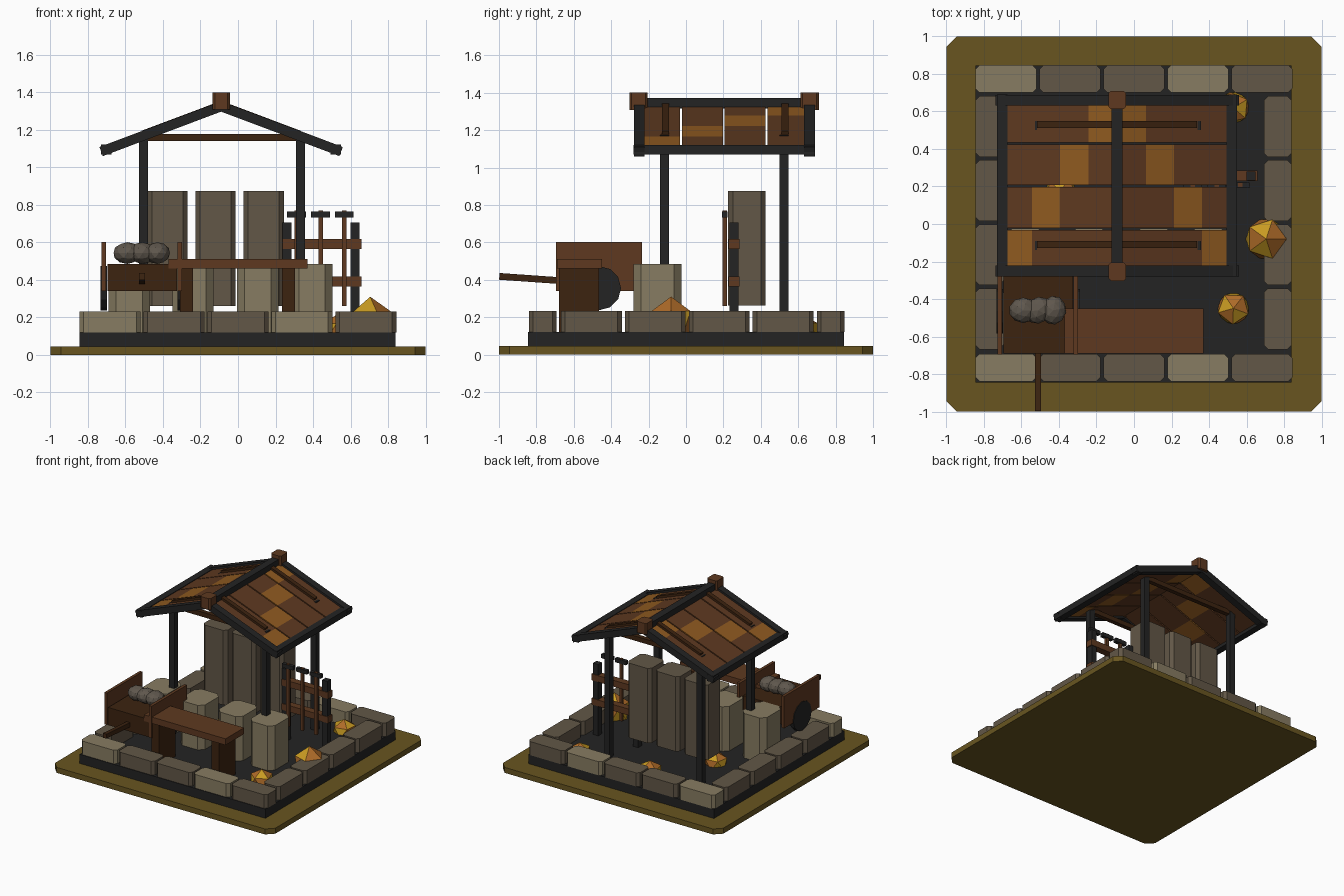
import bpy, bmesh, math
from mathutils import Vector, Matrix

if "Cube" in bpy.data.objects:
    bpy.data.objects.remove(bpy.data.objects["Cube"])


def material(name, hexcode):
    m = bpy.data.materials.new(name)
    srgb = [int(hexcode[i:i + 2], 16) / 255 for i in (0, 2, 4)]
    lin = [c / 12.92 if c <= 0.04045 else ((c + 0.055) / 1.055) ** 2.4 for c in srgb]
    m.diffuse_color = (*lin, 1)
    m.use_nodes = True
    m.node_tree.nodes["Principled BSDF"].inputs["Base Color"].default_value = m.diffuse_color
    return m


OLIVE = material("olive ground", "685520")
LIGHT = material("light stone", "877C62")
DARK = material("dark stone", "625747")
CHAR = material("charcoal", "232323")
BROWN = material("brown wood", "5E3920")
TAN = material("tan wood", "8F5A20")
DEEP = material("deep brown wood", "3C2310")
GOLD = material("gold ore", "C99B22")
AMBER = material("amber ore", "AE6B28")
ROCK = material("grey rock", "5F574D")


def finish(name, bm, *mats):
    me = bpy.data.meshes.new(name)
    bmesh.ops.recalc_face_normals(bm, faces=bm.faces)
    bm.to_mesh(me)
    bm.free()
    for m in mats:
        me.materials.append(m)
    ob = bpy.data.objects.new(name, me)
    bpy.context.collection.objects.link(ob)
    return ob


def box(name, x, y, z, mat, cut=0):
    """Box from (min, max) ranges; cut chamfers the four upright edges."""
    bm = bmesh.new()
    size = Vector((x[1] - x[0], y[1] - y[0], z[1] - z[0]))
    mid = Vector((sum(x) / 2, sum(y) / 2, sum(z) / 2))
    bmesh.ops.create_cube(bm, size=1, matrix=Matrix.Translation(mid) @ Matrix.Diagonal((*size, 1)))
    if cut:
        upright = [e for e in bm.edges if abs(e.verts[0].co.z - e.verts[1].co.z) > 1e-4]
        bmesh.ops.bevel(bm, geom=upright, offset=cut, segments=1, affect='EDGES')
    return finish(name, bm, mat)


def beam(name, p, q, width, height, mat):
    """Square beam from p to q, its height axis leaning from z."""
    p, q = Vector(p), Vector(q)
    d = (q - p).normalized()
    side = d.cross(Vector((0, 0, 1))).normalized()
    up = side.cross(d)
    rot = Matrix((d, side, up)).transposed().to_4x4()
    bm = bmesh.new()
    bmesh.ops.create_cube(bm, size=1, matrix=Matrix.Translation((p + q) / 2) @ rot
                          @ Matrix.Diagonal(((q - p).length, width, height, 1)))
    return finish(name, bm, mat)


# Ground plate and floor slab
box("ground_plate", (-1, 1), (-1, 1), (0, 0.045), OLIVE, 0.055)
box("floor_slab", (-0.845, 0.84), (-0.845, 0.845), (0.045, 0.12), CHAR)

# Kerb stones around the floor
for i in range(5):
    x0 = -0.845 + i * 0.341
    for y0, row in ((-0.84, "front"), (0.70, "back")):
        box(f"{row}_kerb_stone_{i}", (x0, x0 + 0.325), (y0, y0 + 0.148), (0.12, 0.232),
            LIGHT if i in (0, 3) else DARK, 0.022)
for i in range(4):
    y0 = -0.668 + i * 0.3415
    for x0, row in ((-0.845, "left"), (0.692, "right")):
        box(f"{row}_kerb_stone_{i}", (x0, x0 + 0.148), (y0, y0 + 0.325), (0.12, 0.232), DARK, 0.022)

# Tall slabs and low blocks
for i in range(3):
    x0 = -0.483 + i * 0.256
    box(f"tall_slab_{i}", (x0, x0 + 0.215), (0.225, 0.425), (0.262, 0.875), DARK, 0.025)
for i, x1 in enumerate((-0.47, -0.13, 0.215, 0.505)):
    box(f"low_block_{i}", (x1 - 0.22, x1), (-0.28, -0.025), (0.12, 0.485), LIGHT, 0.04)

# Shelter posts and tie beams
for y in (-0.115, 0.525):
    for x in (-0.505, 0.333):
        box("shelter_post", (x - 0.024, x + 0.024), (y - 0.024, y + 0.024), (0.12, 1.175), CHAR)
    box("tie_beam", (-0.5, 0.33), (y - 0.018, y + 0.018), (1.14, 1.178), DEEP)

# Roof
RX, RZ, SLOPE = -0.09, 1.325, 0.376


def on_roof(side, d, y, lift=0):
    return (RX + side * d, y, RZ - SLOPE * d + lift)


ROWS = ((-0.222, -0.032), (-0.022, 0.197), (0.207, 0.425), (0.435, 0.632))
for side, label in ((-1, "left"), (1, "right")):
    for y in (-0.25, 0.66):
        beam(f"{label}_rafter", on_roof(side, 0, y), on_roof(side, 0.64, y), 0.058, 0.052, CHAR)
    beam(f"{label}_eave_beam", on_roof(side, 0.612, -0.28), on_roof(side, 0.612, 0.69), 0.055, 0.052, CHAR)
    # Four rows of boards with a tan square stepping up towards the ridge
    for r, (y0, y1) in enumerate(ROWS):
        for c in range(4):
            far, near = 0.6 - c * 0.15, 0.45 - c * 0.15
            y = (y0 + y1) / 2
            beam(f"{label}_roof_board_{r}_{c}", on_roof(side, far, y), on_roof(side, near, y),
                 y1 - y0, 0.02, TAN if c == r else BROWN)
    for y in (-0.11, 0.53):
        beam(f"{label}_roof_batten", on_roof(side, 0.01, y, 0.017), on_roof(side, 0.422, y, 0.017),
             0.037, 0.024, DEEP)
box("ridge_beam", (-0.12, -0.06), (-0.28, 0.69), (1.315, 1.372), CHAR)
for y in (-0.255, 0.66):
    box("ridge_cap", (-0.135, -0.043), (y - 0.048, y + 0.05), (1.308, 1.4), BROWN, 0.012)

# Bench
box("bench_top", (-0.37, 0.37), (-0.69, -0.45), (0.46, 0.512), BROWN)
for x in (-0.275, 0.27):
    box("bench_leg", (x - 0.035, x + 0.035), (-0.68, -0.465), (0.12, 0.46), DEEP)

# Cart
box("cart_bed", (-0.695, -0.325), (-0.69, -0.28), (0.34, 0.485), DEEP)
for x, wx in ((-0.715, -0.715), (-0.31, -0.305)):
    box("cart_side_board", (x - 0.012, x + 0.012), (-0.695, -0.235), (0.34, 0.602), BROWN)
    bm = bmesh.new()
    bmesh.ops.create_cone(bm, cap_ends=True, segments=12, radius1=0.118, radius2=0.118, depth=0.034,
                          matrix=Matrix.Translation((wx, -0.465, 0.355)) @ Matrix.Rotation(math.pi / 2, 4, 'Y'))
    finish("cart_wheel", bm, CHAR)
beam("cart_handle", (-0.512, -0.998, 0.418), (-0.512, -0.67, 0.395), 0.032, 0.036, DEEP)
for i in range(3):
    bm = bmesh.new()
    bmesh.ops.create_icosphere(bm, subdivisions=2, radius=1,
                               matrix=Matrix.Translation((-0.59 + i * 0.08, -0.46, 0.543))
                               @ Matrix.Rotation(i * 0.7, 4, 'Z') @ Matrix.Diagonal((0.077, 0.068, 0.058, 1)))
    finish(f"cart_rock_{i}", bm, ROCK)

# Tool rack
for x in (0.262, 0.625):
    box("rack_post", (x - 0.024, x + 0.024), (0.232, 0.28), (0.12, 0.705), CHAR)
for z in (0.365, 0.565):
    box("rack_rail", (0.237, 0.658), (0.228, 0.286), (z, z + 0.052), BROWN)
for x in (0.312, 0.44, 0.566):
    box("tool_handle", (x - 0.012, x + 0.012), (0.196, 0.218), (0.26, 0.77), BROWN)
    box("tool_head", (x - 0.05, x + 0.05), (0.193, 0.222), (0.733, 0.765), CHAR)

# Ore chunks: point-up icosahedra with alternating gold and amber faces
ORE = ((0.705, -0.08, 0.17, 0.122, 0.14), (0.53, -0.45, 0.13, 0.095, 0.085), (0.53, 0.62, 0.13, 0.095, 0.085),
       (-0.08, 0.58, 0.13, 0.095, 0.085), (-0.39, 0.17, 0.13, 0.095, 0.085))
for n, (x, y, z, r, h) in enumerate(ORE):
    bm = bmesh.new()
    bmesh.ops.create_icosphere(bm, subdivisions=1, radius=1, matrix=Matrix.Translation((x, y, z))
                               @ Matrix.Rotation(n * 0.9, 4, 'Z') @ Matrix.Diagonal((r, r, h, 1)))
    for i, f in enumerate(bm.faces):
        f.material_index = i % 2
    finish(f"ore_chunk_{n}", bm, GOLD, AMBER)
